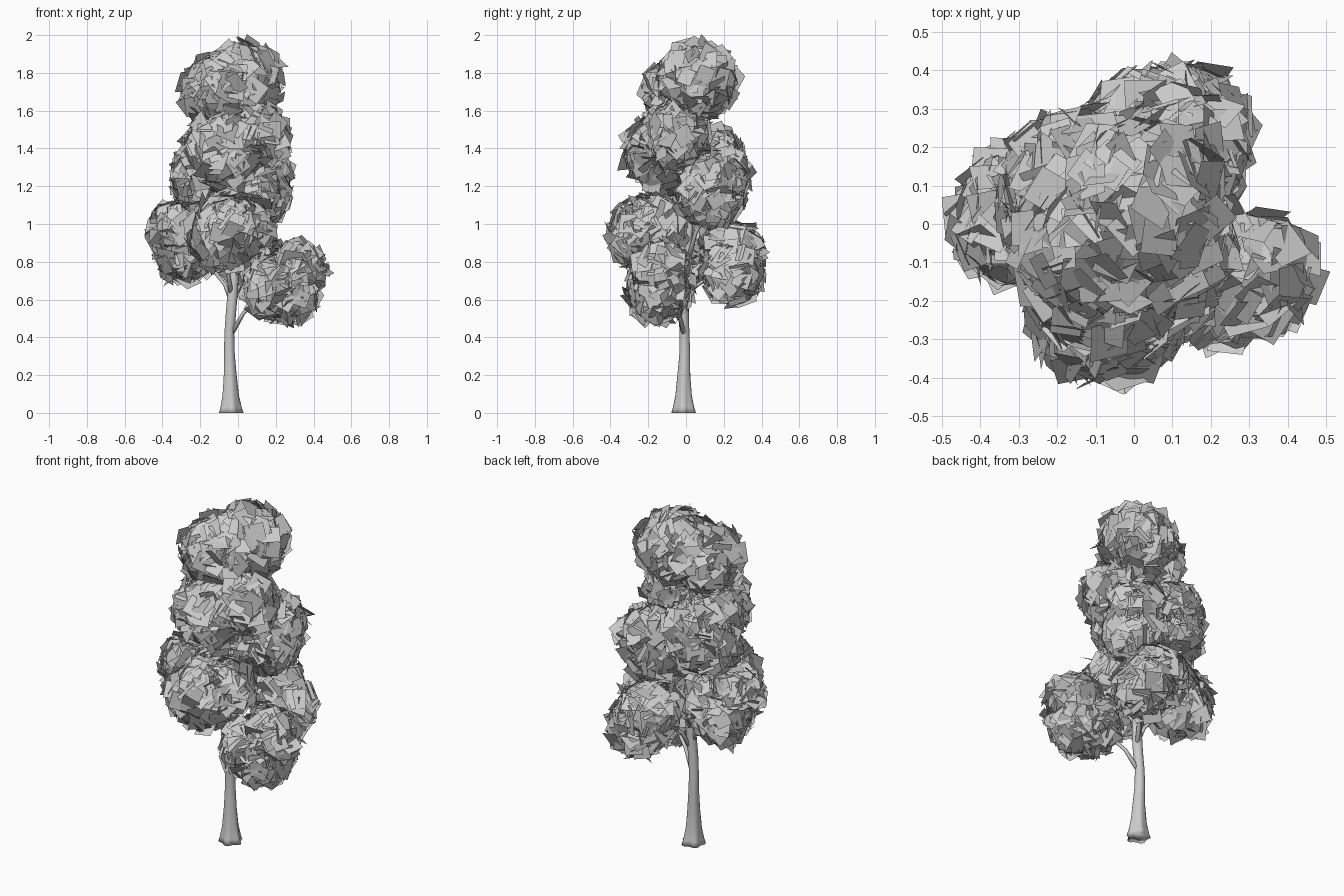
import bpy, bmesh, math, random
from mathutils import Vector, Matrix

if "Cube" in bpy.data.objects:
    bpy.data.objects.remove(bpy.data.objects["Cube"])

random.seed(7)


def finish(bm, name, smooth):
    me = bpy.data.meshes.new(name)
    bm.to_mesh(me)
    bm.free()
    for p in me.polygons:
        p.use_smooth = smooth
    ob = bpy.data.objects.new(name, me)
    bpy.context.collection.objects.link(ob)
    return ob


def tube(name, pts, radii, sides=14, flare=0.0):
    """Tapered limb through points; flare adds root lobes to the lowest rings."""
    bm = bmesh.new()
    pts = [Vector(p) for p in pts]
    rings = []
    for i, (p, r) in enumerate(zip(pts, radii)):
        d = pts[min(i + 1, len(pts) - 1)] - pts[max(i - 1, 0)]
        q = Matrix.Identity(3) if i == 0 and flare else Vector((0, 0, 1)).rotation_difference(d).to_matrix()
        ring = []
        for k in range(sides):
            a = math.tau * k / sides
            rr = r * (1 + flare * math.exp(-p.z * 10) * math.cos(5 * a + 0.6))
            ring.append(bm.verts.new(p + q @ Vector((rr * math.cos(a), rr * math.sin(a), 0))))
        rings.append(ring)
    for a, b in zip(rings, rings[1:]):
        for k in range(sides):
            j = (k + 1) % sides
            bm.faces.new((a[k], a[j], b[j], b[k]))
    bm.faces.new(rings[0][::-1])
    bm.faces.new(rings[-1])
    return finish(bm, name, True)


def leaf_cluster(name, balls):
    """Square leaf cards laid over the surface of overlapping balls (x, y, z, r)."""
    bm = bmesh.new()
    for x, y, z, r in balls:
        n = int(4200 * r * r)
        for i in range(n):
            # even spiral spread over the ball
            h = 1 - 2 * (i + 0.5) / n
            a = i * 2.39996 + random.uniform(-0.15, 0.15)
            s = math.sqrt(1 - h * h)
            nrm = Vector((s * math.cos(a), s * math.sin(a), h))
            c = Vector((x, y, z)) + nrm * r * random.uniform(0.84, 0.99)
            tilt = Vector([random.gauss(0, 0.33) for _ in range(3)])
            q = (nrm + tilt).to_track_quat('Z', 'Y').to_matrix()
            q = q @ Matrix.Rotation(random.uniform(0, math.tau), 3, 'Z')
            e = random.uniform(0.04, 0.056)
            bm.faces.new([bm.verts.new(c + q @ Vector((u * e, v * e, 0)))
                          for u, v in ((-1, -1), (1, -1), (1, 1), (-1, 1))])
    return finish(bm, name, False)


# Trunk with flared roots
tube("trunk",
     [(-.038, -.012, 0), (-.039, -.012, .03), (-.04, -.012, .09), (-.042, -.011, .2),
      (-.046, -.006, .32), (-.046, -.008, .42), (-.038, -.012, .52), (-.028, -.01, .64),
      (-.015, 0, .8), (0, .02, 1.0), (0, .02, 1.3), (0, .03, 1.7)],
     [.06, .053, .043, .034, .028, .026, .027, .027, .022, .018, .014, .006], 20, .16)

# Branches reaching into the leaf clusters
branches = [
    [(-.04, -.008, .41), (.03, -.04, .53), (.13, -.09, .62), (.27, -.14, .72)],
    [(-.03, -.01, .58), (-.07, .0, .68), (-.15, .02, .78), (-.29, .03, .92)],
    [(-.03, -.01, .55), (0, .04, .66), (.05, .12, .72), (.13, .24, .82)],
    [(-.03, -.01, .6), (-.05, -.05, .72), (-.05, -.12, .82), (-.05, -.2, .95)],
    [(-.01, .01, .8), (.03, .05, .95), (.08, .1, 1.05), (.12, .15, 1.2)],
    [(-.01, .01, .85), (-.05, .04, 1.0), (-.1, .08, 1.1), (-.18, .12, 1.22)],
    [(0, .02, 1.05), (-.02, -.02, 1.2), (-.04, -.07, 1.3), (-.06, -.1, 1.4)],
]
for i, pts in enumerate(branches):
    tube(f"branch_{i + 1}", pts, [.014, .010, .009, .006], 8)

# Leaf clusters, from the crown down
clusters = {
    "crown_leaves": [(-.11, -.03, 1.695, .20), (.03, .06, 1.755, .21)],
    "upper_front_leaves": [(-.08, -.11, 1.385, .22), (.09, -.06, 1.455, .18)],
    "mid_back_right_leaves": [(.10, .13, 1.15, .18), (.12, .18, 1.25, .165)],
    "mid_back_left_leaves": [(-.17, .10, 1.26, .18), (-.15, .14, 1.36, .16), (-.2, .03, 1.22, .15)],
    "lower_front_leaves": [(-.07, -.22, .95, .20), (.02, -.17, .98, .17)],
    "lower_left_leaves": [(-.28, .06, .86, .17), (-.31, 0, .965, .16), (-.18, .09, .94, .15)],
    "lower_back_leaves": [(.13, .25, .75, .17), (.05, .25, .85, .165)],
    "low_right_leaves": [(.20, -.14, .665, .175), (.31, -.13, .75, .155), (.27, -.14, .64, .16)],
}
for name, balls in clusters.items():
    leaf_cluster(name, balls)
